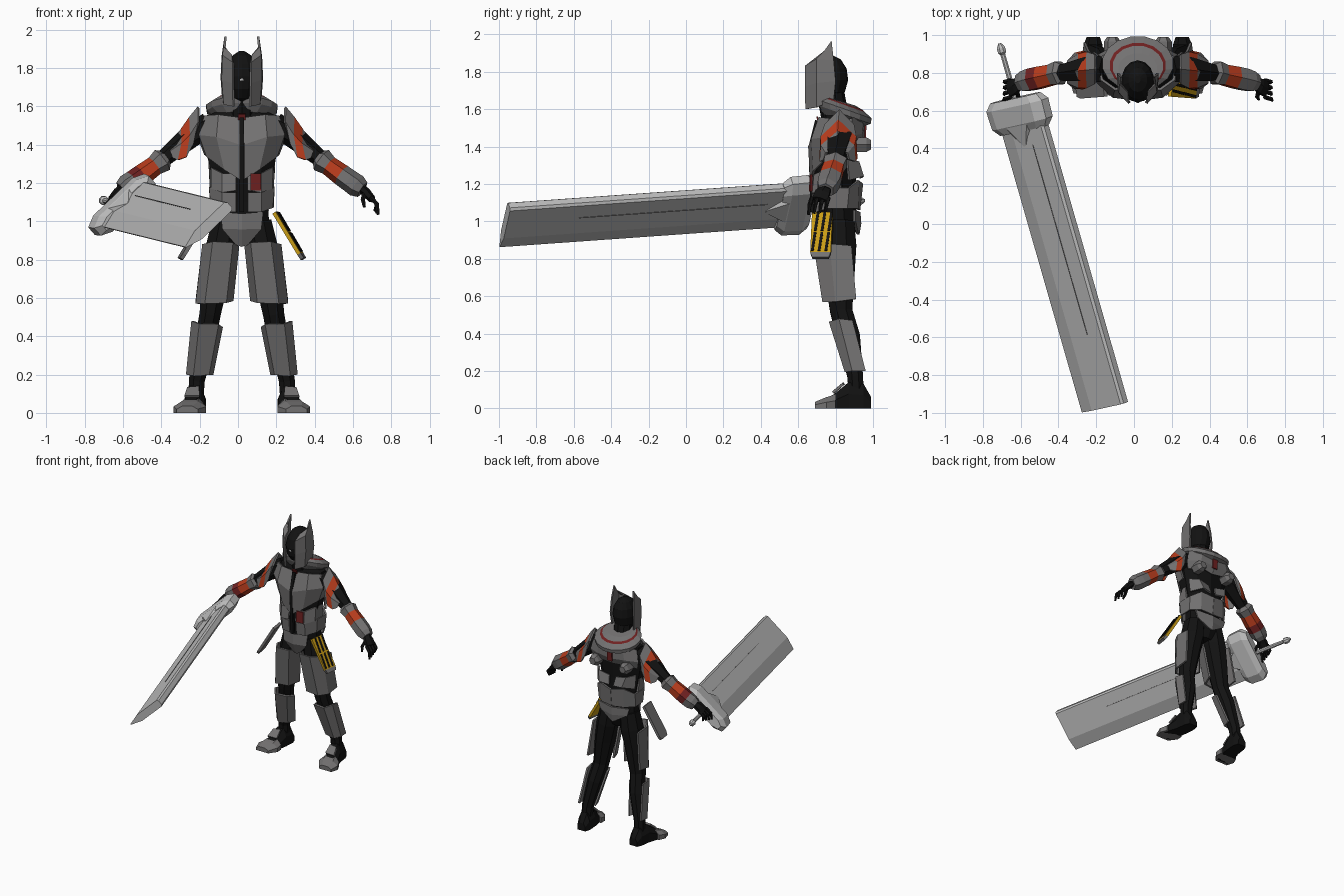
import bpy, bmesh, math
from mathutils import Vector

X0 = 0.02  # body centre line


def material(name, r, g, b):
    m = bpy.data.materials.new(name)
    m.diffuse_color = (r, g, b, 1)
    return m


GREY = material("armour_grey", .17, .165, .165)
BLACK = material("suit_black", .006, .006, .006)
ORANGE = material("orange", .48, .045, .012)
RED = material("dark_red", .16, .015, .015)
YELLOW = material("yellow", .58, .33, .008)
STEEL = material("blade_steel", .52, .52, .52)
WHITE = material("light_white", .9, .9, .9)


def build(name, rings, mats, s=1, closed=True, thick=0, x0=X0):
    """Skin rows of points; closed rows get caps, open rows become plates."""
    mats = mats if isinstance(mats, list) else [mats] * (len(rings) - 1)
    slots = list(dict.fromkeys(mats))
    bm = bmesh.new()
    rows = [[bm.verts.new((x0 + s * p[0], p[1], p[2])) for p in r] for r in rings]
    n = len(rings[0])
    for k in range(len(rows) - 1):
        for i in range(n if closed else n - 1):
            j = (i + 1) % n
            f = bm.faces.new((rows[k][i], rows[k][j], rows[k + 1][j], rows[k + 1][i]))
            f.material_index = slots.index(mats[k])
    if closed:
        bm.faces.new(rows[0])
        bm.faces.new(rows[-1]).material_index = slots.index(mats[-1])
    bmesh.ops.recalc_face_normals(bm, faces=bm.faces)
    me = bpy.data.meshes.new(name)
    bm.to_mesh(me)
    bm.free()
    for m in slots:
        me.materials.append(m)
    ob = bpy.data.objects.new(name, me)
    bpy.context.collection.objects.link(ob)
    if thick:
        mod = ob.modifiers.new("thickness", 'SOLIDIFY')
        mod.thickness = thick
        mod.offset = 0
    return ob


def tube(name, path, mats, s=1, n=6, x0=X0):
    """Path of (x, y, z, radius along y, radius across)."""
    rings = []
    for k, (x, y, z, ra, rb) in enumerate(path):
        a, b = path[max(k - 1, 0)], path[min(k + 1, len(path) - 1)]
        d = (Vector(b[:3]) - Vector(a[:3])).normalized()
        ref = Vector((0, 1, 0)) if abs(d.y) < .8 else Vector((0, 0, 1))
        v = (ref - d * ref.dot(d)).normalized()
        w = d.cross(v)
        rings.append([Vector((x, y, z)) + v * ra * math.cos(t) + w * rb * math.sin(t)
                      for t in [2 * math.pi * (i + .5) / n for i in range(n)]])
    return build(name, rings, mats, s, x0=x0)


def ellipse(cy, z, rx, ry, tilt=0, n=16):
    ts = [2 * math.pi * (i + .5) / n for i in range(n)]
    return [(rx * math.cos(t), cy + ry * math.sin(t), z - tilt * ry * math.sin(t)) for t in ts]


# Undersuit torso, neck and head
build("torso", [ellipse(.82, .88, .07, .06, n=10), ellipse(.82, .96, .15, .095, n=10),
                ellipse(.81, 1.1, .145, .10, n=10), ellipse(.795, 1.28, .175, .115, n=10),
                ellipse(.80, 1.44, .215, .115, n=10), ellipse(.82, 1.55, .19, .09, n=10),
                ellipse(.82, 1.59, .10, .07, n=10)], BLACK)
build("neck", [ellipse(.80, 1.54, .075, .075, n=10), ellipse(.77, 1.70, .07, .075, n=10)], BLACK)
build("head", [ellipse(.755 + .01 * math.sin(a), 1.755 + .135 * math.sin(a), .088 * math.cos(a), .112 * math.cos(a), n=14)
               for a in [math.radians(d) for d in (-80, -55, -28, 0, 28, 55, 80)]], BLACK)
build("face_light", [ellipse(.646, 1.735, .012, .006, n=6), ellipse(.646, 1.745, .006, .006, n=6)], WHITE)

# Tilted collar with a red band
build("collar", [ellipse(.82, 1.645, .105, .085, .3), ellipse(.835, 1.635, .135, .11, .35),
                 ellipse(.84, 1.625, .15, .12, .35), ellipse(.85, 1.60, .19, .145, .35),
                 ellipse(.85, 1.57, .185, .14, .35), ellipse(.84, 1.54, .14, .11, .3)],
      [GREY, RED, GREY, GREY, GREY])
build("throat_red_plate", [[(-.02, .70, 1.56), (.02, .70, 1.56)], [(-.02, .715, 1.52), (.02, .715, 1.52)]],
      RED, closed=False, thick=.009)
build("back_red_plate", [[(-.022, .962, 1.55), (.022, .962, 1.55)], [(-.022, .957, 1.44), (.022, .957, 1.44)]],
      RED, closed=False, thick=.009)
build("abdomen_red_plate", [[(.045, .664, 1.25), (.10, .672, 1.25)], [(.045, .663, 1.16), (.10, .672, 1.16)]],
      RED, closed=False, thick=.009)
build("chest_seam", [[(-.012, .70, 1.54), (.012, .70, 1.54)], [(-.012, .665, 1.40), (.012, .665, 1.40)],
                     [(-.012, .675, 1.05), (.012, .675, 1.05)]], BLACK, closed=False, thick=.02)

# Waist guard plates
build("groin_plate", [[(-.11, .72, 1.05), (0, .69, 1.04), (.11, .72, 1.05)],
                      [(-.10, .715, .96), (0, .69, .96), (.10, .715, .96)],
                      [(-.03, .735, .88), (0, .73, .87), (.03, .735, .88)]], GREY, closed=False, thick=.015)
build("rear_plate", [[(-.14, .90, 1.06), (0, .925, 1.05), (.14, .90, 1.06)],
                     [(-.12, .90, 1.0), (0, .93, .99), (.12, .90, 1.0)],
                     [(-.02, .915, .94), (0, .92, .93), (.02, .915, .94)]], GREY, closed=False, thick=.015)

for s, side in ((1, "left"), (-1, "right")):
    def plate(name, rows, mats=GREY, thick=.014):
        return build(side + "_" + name, rows, mats, s, False, thick)

    def limb(name, path, mats=BLACK, n=6):
        return tube(side + "_" + name, path, mats, s, n)

    # Helmet cheek with tall ear
    plate("helmet_cheek", [[(.042, .642, 1.60), (.09, .70, 1.61), (.098, .79, 1.65)],
                           [(.045, .640, 1.72), (.10, .70, 1.74), (.105, .80, 1.75)],
                           [(.046, .640, 1.83), (.097, .70, 1.865), (.10, .79, 1.86)],
                           [(.052, .70, 1.865), (.09, .74, 1.91), (.085, .778, 1.965)]], thick=.012)
    # Chest, abdomen and back plates
    plate("chest_plate", [[(.012, .72, 1.54), (.12, .715, 1.555), (.19, .765, 1.55), (.20, .82, 1.53)],
                          [(.012, .66, 1.40), (.13, .675, 1.44), (.218, .755, 1.45), (.225, .82, 1.44)],
                          [(.012, .67, 1.22), (.09, .685, 1.27), (.18, .755, 1.34), (.19, .82, 1.35)]])
    plate("upper_abdomen", [[(.03, .685, 1.25), (.10, .69, 1.25), (.155, .75, 1.28), (.165, .82, 1.28)],
                            [(.03, .672, 1.16), (.10, .68, 1.15), (.155, .74, 1.17), (.16, .83, 1.17)]])
    plate("waist_band", [[(.03, .68, 1.15), (.10, .69, 1.15), (.165, .755, 1.18), (.165, .87, 1.18), (.10, .92, 1.22), (0, .94, 1.20)],
                         [(.03, .69, 1.05), (.10, .70, 1.05), (.155, .76, 1.07), (.16, .86, 1.07), (.10, .915, 1.07), (0, .925, 1.06)]])
    plate("back_plate", [[(0, .95, 1.57), (.10, .935, 1.57), (.19, .88, 1.55)],
                         [(0, .95, 1.46), (.12, .94, 1.47), (.21, .89, 1.46)],
                         [(0, .92, 1.41), (.09, .925, 1.42), (.20, .88, 1.40)]])
    plate("lower_back_plate", [[(.03, .915, 1.30), (.12, .92, 1.32), (.17, .86, 1.33)],
                               [(.02, .935, 1.23), (.10, .945, 1.24), (.165, .87, 1.22)]])
    limb("back_thruster", [(.135, .90, 1.41, .045, .045), (.135, .965, 1.41, .045, .045),
                           (.135, .99, 1.41, .028, .028)], GREY)

    # Arm suit, peaked shoulder guard and forearm armour
    limb("arm", [(.17, .82, 1.50, .08, .07), (.26, .82, 1.45, .075, .062), (.40, .80, 1.335, .048, .045),
                 (.50, .78, 1.26, .05, .045), (.63, .745, 1.165, .035, .03)])

    def arch(u, z, du, yf, ym, dz1, dz2):
        c = .82 - (u - .22) * .1
        half = [(u, c - ym, z - dz1), (u + du, c - yf, z - dz2)]
        return ([half[1], half[0], (u, c, z)] +
                [(x, 2 * c - y, h) for x, y, h in half])
    plate("shoulder_guard", [arch(.225, 1.595, .03, .085, .075, .08, .19), arch(.27, 1.54, .02, .095, .09, .09, .205),
                             arch(.312, 1.48, .02, .09, .085, .075, .16), arch(.37, 1.385, -.012, .065, .055, .02, .055)],
          [GREY, ORANGE, GREY])
    band = RED if s < 0 else GREY
    limb("forearm_armour", [(.395, .803, 1.335, .05, .04), (.415, .80, 1.32, .07, .065), (.455, .79, 1.29, .062, .052),
                            (.52, .775, 1.242, .066, .057), (.565, .765, 1.21, .066, .058),
                            (.60, .755, 1.185, .06, .06), (.63, .747, 1.165, .045, .045)],
         [GREY, GREY, ORANGE, band, GREY, GREY])
    limb("palm", [(.62, .75, 1.175, .03, .025), (.65, .73, 1.15, .046, .024), (.68, .715, 1.115, .048, .02)])
    for i in range(4):
        y = .67 + .03 * i
        limb("finger_%d" % (i + 1), [(.672, y + .002, 1.125, .012, .012), (.705, y - .008, 1.09, .012, .012),
                                     (.712 - .006 * i, y - .015, 1.035 + .006 * i, .008, .008)], n=5)
    limb("thumb", [(.64, .71, 1.15, .013, .013), (.632, .675, 1.11, .012, .012), (.64, .66, 1.075, .008, .008)], n=5)

    # Leg suit, thigh and shin shells
    limb("leg", [(.085, .82, 1.0, .085, .075), (.105, .82, .87, .098, .088), (.135, .82, .72, .088, .078),
                 (.165, .83, .52, .064, .06), (.19, .87, .38, .066, .058), (.235, .905, .17, .045, .045),
                 (.24, .91, .06, .045, .042)], n=8)
    plate("thigh_armour", [[(.02, .80, .87), (.05, .70, .89), (.15, .685, .895), (.20, .77, .88), (.20, .885, .87)],
                           [(.05, .84, .585), (.085, .745, .575), (.19, .735, .57), (.235, .80, .57), (.235, .91, .585)]])
    plate("shin_armour", [[(.105, .85, .45), (.125, .78, .465), (.22, .77, .465), (.257, .82, .48), (.25, .89, .47)],
                          [(.155, .93, .20), (.175, .865, .20), (.25, .855, .195), (.285, .89, .20), (.28, .96, .20)]])

    # Boot and toe cap
    def sole(y, u, hw, h):
        return [(u - hw, y, 0), (u + hw, y, 0), (u + hw, y, h * .55), (u + hw * .5, y, h), (u - hw * .5, y, h), (u - hw, y, h * .55)]
    build(side + "_boot", [sole(.99, .235, .035, .06), sole(.95, .237, .05, .13), sole(.87, .245, .053, .14),
                           sole(.79, .265, .06, .075), sole(.71, .28, .05, .035)], BLACK, s)
    build(side + "_toe_cap", [sole(.80, .262, .072, .075), sole(.75, .272, .085, .06), sole(.69, .285, .055, .035)], GREY, s)
    plate("instep_plate", [[(.225, .845, .135), (.285, .84, .13)], [(.22, .79, .085), (.30, .785, .085)]])

    # Hanging hip plate, striped on the left
    def hip(a, b, off=0):  # a across, b down
        return (.168 + .13 * b + .015 * a + off, .675 + .11 * a - .01 * b, 1.045 - .215 * b + off * .7)
    plate("hip_plate", [[hip(0, 0), hip(1, 0)], [hip(0, 1), hip(1, 1)], [hip(.1, 1.12), hip(.9, 1.12)]],
          [YELLOW if s > 0 else GREY, GREY], thick=.02)
    if s > 0:
        for i in range(3):
            a = .02 + .33 * i
            for k, (b0, b1) in enumerate(((.02, .48), (.52, .98))):
                t = a + (.1 if k == 0 else 0)
                plate("hip_stripe_%d_%d" % (i, k), [[hip(t + .1, b0, .011), hip(t + .23, b0, .011)],
                                                    [hip(t, b1, .011), hip(t + .13, b1, .011)]], BLACK, .004)

# Great sword, laid out in its own frame: d along, w across, t through
O = Vector((-.585, .515, 1.08))
D = Vector((.426, -1.485, -.105)).normalized()
W = Vector((.233, .042, .22))
W = (W - D * W.dot(D)).normalized()
T = D.cross(W)


def sword_ring(d, section):
    return [O + D * d + W * w + T * t for w, t in section]


def block(w, t):
    return [(-w, -t * .5), (-w, t * .5), (-w * .7, t), (w * .7, t), (w, t * .5), (w, -t * .5), (w * .7, -t), (-w * .7, -t)]


blade = [(-.162, .003), (-.065, .03), (.15, .03), (.162, .018), (.162, -.018), (.15, -.03), (-.065, -.03), (-.162, -.003)]
build("sword_blade", [sword_ring(-.05, blade), sword_ring(1.55, blade)], STEEL, x0=0)
build("sword_guard", [sword_ring(-.16, block(.17, .035)), sword_ring(-.12, block(.205, .055)),
                      sword_ring(-.02, block(.20, .055)), sword_ring(.02, block(.165, .034))], STEEL, x0=0)
build("sword_guard_point", [sword_ring(-.03, block(.12, .055)), sword_ring(.10, block(.01, .032))], STEEL, x0=0)
for sgn in (1, -1):
    build("blade_groove", [[O + D * d + W * w + T * sgn * .031 for w in (.055, .059)] for d in (.1, 1.15)],
          GREY, closed=False, thick=.003, x0=0)
tube("sword_handle", [(*(O + D * d), r, r) for d, r in
                      ((-.15, .016), (-.40, .014), (-.41, .024), (-.435, .024), (-.46, .008))], STEEL, n=8, x0=0)
